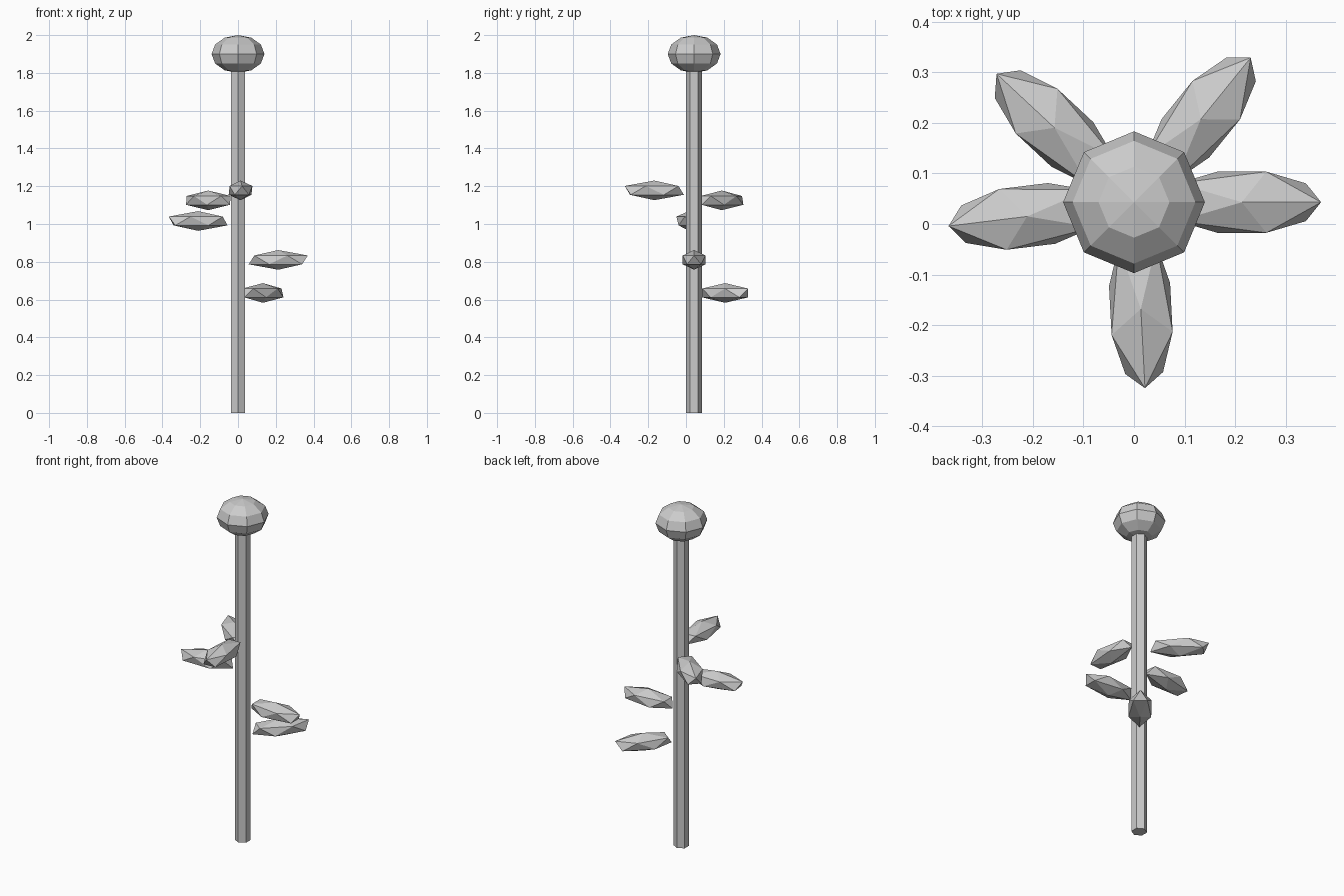
import bpy
from math import radians

cube = bpy.data.objects.get("Cube")
if cube:
    bpy.data.objects.remove(cube, do_unlink=True)

grey = bpy.data.materials.new("plain grey")
grey.use_nodes = True
COLOUR = (0.6, 0.6, 0.6, 1)
grey.diffuse_color = COLOUR
grey.node_tree.nodes["Principled BSDF"].inputs["Base Color"].default_value = COLOUR

STEM_Y = 0.043


def finish(name):
    """Name the new primitive and give it the flat grey material."""
    obj = bpy.context.object
    obj.name = name
    obj.data.materials.append(grey)
    bpy.ops.object.shade_flat()
    return obj


# Hexagonal stem, with a corner facing the front
bpy.ops.mesh.primitive_cylinder_add(vertices=6, radius=0.042, depth=1.83,
                                    location=(0, STEM_Y, 0.915))
finish("stem")

# Faceted, slightly flattened bud
bpy.ops.mesh.primitive_uv_sphere_add(segments=8, ring_count=6, radius=1,
                                     location=(0, STEM_Y, 1.9))
finish("bud").scale = (0.14, 0.14, 0.1)

# Leaves: stretched icosahedra pointing outwards (centre, heading in degrees)
leaves = {
    "leaf_left": ((0.213, STEM_Y, 0.81), 0),
    "leaf_back_left": ((0.132, 0.207, 0.635), 51),
    "leaf_back_right": ((-0.157, 0.19, 1.125), 137),
    "leaf_right": ((-0.211, 0.015, 1.016), 187),
    "leaf_front": ((0.0135, -0.168, 1.178), 273),
}
for name, (centre, heading) in leaves.items():
    bpy.ops.mesh.primitive_ico_sphere_add(subdivisions=1, radius=1, location=centre,
                                          rotation=(0, 0, radians(heading)))
    finish(name).scale = (0.175, 0.071, 0.052)
